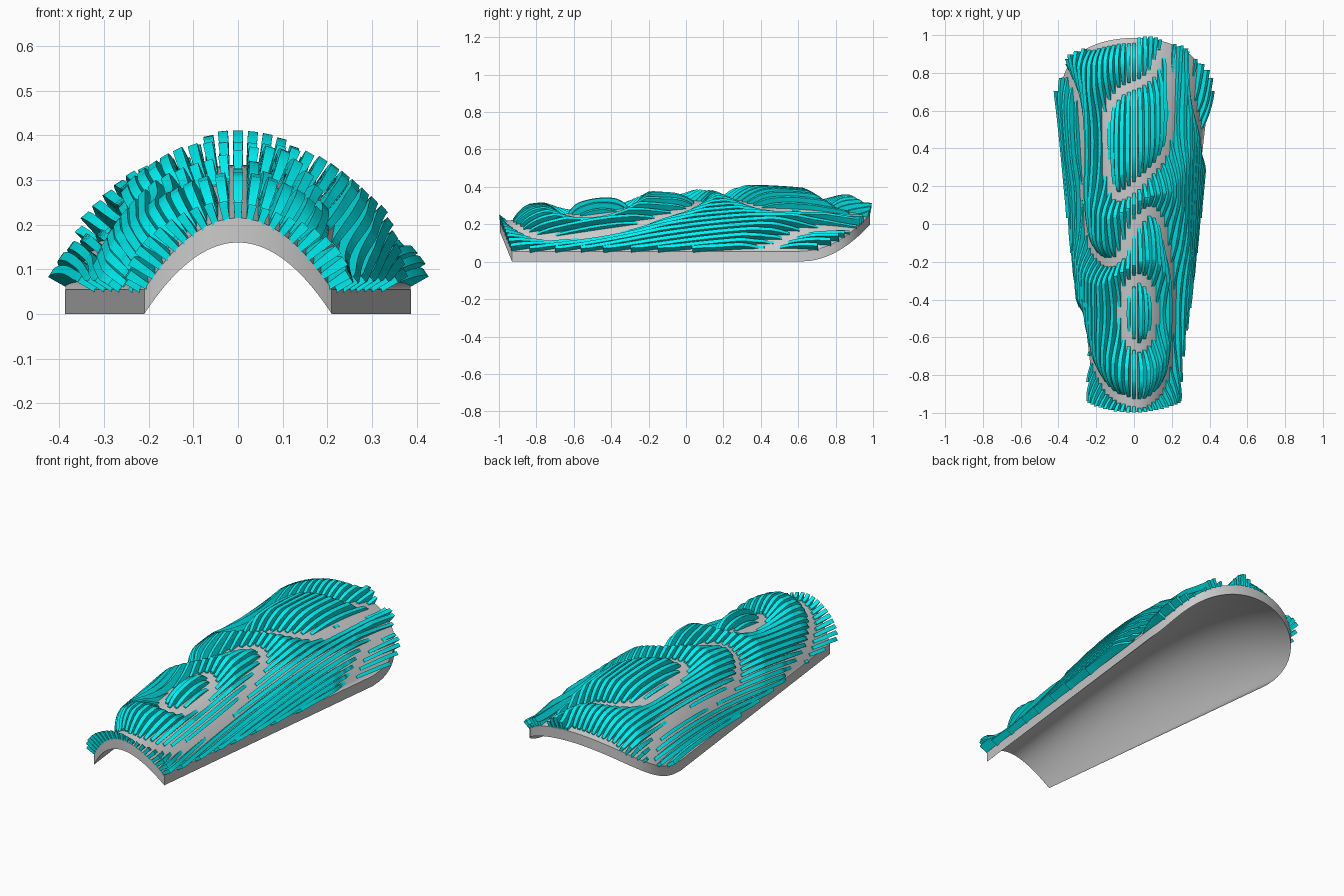
import bpy, bmesh, math
from mathutils import Vector, kdtree

if "Cube" in bpy.data.objects:
    bpy.data.objects.remove(bpy.data.objects["Cube"])

THICK = 0.055      # vertical thickness of the shell
PITCH = 0.0265     # arc distance between neighbouring fins
ROWS = 200         # samples along each fin


def vault(t, v):
    """Underside of the shell: t = -90..90 degrees across, v = 0 front .. 1 back."""
    c = max(math.cos(t), 0.0)
    front = -0.93 - 0.065 * c * c
    back = 0.6 + 0.385 * c ** 0.58
    height = 0.16 + 0.206 * v + 0.211 * v**2 - 0.377 * v**3
    return Vector(((0.21 + 0.177 * v) * math.sin(t),
                   front + (back - front) * v,
                   height * c ** (2 - 0.77 * v)))


def normal(t, v):
    t = max(-1.5, min(1.5, t))
    v = max(0.01, min(0.97, v))
    dt = vault(t + 0.02, v) - vault(t - 0.02, v)
    dv = vault(t, v + 0.01) - vault(t, v - 0.01)
    return dt.cross(dv).normalized()


def lift(x, y):
    """Point on the shell above plan position x, y."""
    v = t = 0.5
    for _ in range(8):
        t = math.asin(max(-0.999, min(0.999, x / (0.21 + 0.177 * v))))
        a, b = vault(t, 0).y, vault(t, 1).y
        v = max(0, min(1, (y - a) / (b - a)))
    return vault(t, v)


def smooth_path(pts, closed=False):
    """Catmull-Rom samples through the points."""
    p = [Vector(q) for q in pts]
    p = [p[-1]] + p + p[:2] if closed else [p[0]] + p + [p[-1]]
    out = []
    for a, b, c, d in zip(p, p[1:], p[2:], p[3:]):
        for k in range(16):
            f = k / 16
            out.append(0.5 * (2 * b + (c - a) * f + (2 * a - 5 * b + 4 * c - d) * f**2
                              + (3 * b - a - 3 * c + d) * f**3))
    return out


def finish(bm, name):
    bmesh.ops.recalc_face_normals(bm, faces=bm.faces[:])
    me = bpy.data.meshes.new(name)
    bm.to_mesh(me)
    bm.free()
    ob = bpy.data.objects.new(name, me)
    bpy.context.collection.objects.link(ob)
    return ob


# Vaulted shell
bm = bmesh.new()
NU, NV = 72, 40
grid = [[bm.verts.new(vault(math.pi * (i / NU - 0.5), j / NV)) for i in range(NU + 1)]
        for j in range(NV + 1)]
for j in range(NV):
    for i in range(NU):
        bm.faces.new((grid[j][i], grid[j][i + 1], grid[j + 1][i + 1], grid[j + 1][i]))
ext = bmesh.ops.extrude_face_region(bm, geom=bm.faces[:], use_keep_orig=True)
bmesh.ops.translate(bm, vec=(0, 0, THICK),
                    verts=[g for g in ext["geom"] if isinstance(g, bmesh.types.BMVert)])
shell = finish(bm, "vault_shell")
bpy.context.view_layer.objects.active = shell
shell.select_set(True)
bpy.ops.object.shade_smooth_by_angle(angle=math.radians(35))

# Groove paths (plan view) where the fins die away
winding = [(-.36, .82), (-.29, .65), (-.265, .4), (-.265, .15), (-.23, -.1), (-.15, -.2),
           (-.07, -.17), (0, -.02), (.08, .07), (.14, .01), (.17, -.12), (.2, -.3),
           (.2, -.55), (.17, -.8), (.09, -.925), (0, -.945), (-.12, -.89), (-.2, -.76),
           (-.235, -.62), (-.26, -.5)]
ring = [(.025 + .085 * math.cos(a * math.pi / 4), -.47 + .18 * math.sin(a * math.pi / 4))
        for a in range(8)]
rear_loop = [(.17, .94), (.08, .78), (-.08, .69), (-.145, .55), (-.14, .3), (-.09, .15),
             (.03, .22), (.15, .36), (.19, .52), (.19, .75)]
side_bow = [(.37, .4), (.345, .5), (.31, .65), (.3, .8), (.3, .9)]
rear_edge = [(-.22, .94), (-.1, .97), (0, .98)]
pts = []
for path, closed in ((winding, 0), (ring, 1), (rear_loop, 1), (side_bow, 0), (rear_edge, 0)):
    pts += [lift(q.x, q.y) for q in smooth_path(path, closed)]
tree = kdtree.KDTree(len(pts))
for k, p in enumerate(pts):
    tree.insert(p, k)
tree.balance()


def fin_height(p, t):
    d = tree.find(p)[2]
    f = max(0, min(1, (d - 0.018) / 0.1))
    return 0.077 * f * (1.7 - 0.7 * f) * (1 - 0.45 * abs(math.sin(t)) ** 8)


# Arc length tables so that fins keep an even spacing as the shell widens
STEPS = 90
angles = [k / STEPS * math.pi / 2 for k in range(STEPS + 1)]
tables = []
for j in range(ROWS + 1):
    acc, tab, prev = 0, [0], vault(0, j / ROWS)
    for a in angles[1:]:
        q = vault(a, j / ROWS)
        acc += math.hypot(q.x - prev.x, q.z - prev.z)
        tab.append(acc)
        prev = q
    tables.append(tab)


def angle_at(arc, j):
    tab = tables[j]
    for k in range(STEPS):
        if tab[k + 1] >= arc:
            return angles[k] + (arc - tab[k]) / (tab[k + 1] - tab[k]) * math.pi / 2 / STEPS
    return None


def add_run(bm, run):
    if len(run) < 3:
        return
    loops = [[bm.verts.new(p) for p in sec] for sec in run]
    for a, b in zip(loops, loops[1:]):
        for k in range(4):
            bm.faces.new((a[k], a[(k + 1) % 4], b[(k + 1) % 4], b[k]))
    bm.faces.new(loops[0])
    bm.faces.new(loops[-1])


# Contour fins, wider at the top than at the foot
teal = bpy.data.materials.new("teal")
teal.diffuse_color = (0.0, 0.88, 0.9, 1)
teal.use_nodes = True
teal.node_tree.nodes["Principled BSDF"].inputs["Base Color"].default_value = teal.diffuse_color
bm = bmesh.new()
for i in range(-22, 23):
    run = []
    for j in range(ROWS + 1):
        v = j / ROWS
        t = angle_at(abs(i) * PITCH, j)
        h = 0
        if t is not None:
            t = math.copysign(t, i)
            p = vault(t, v)
            h = fin_height(p, t)
        if h < 0.0015:
            add_run(bm, run)
            run = []
            continue
        n = normal(t, v)
        side = Vector((n.z, 0, -n.x)).normalized()
        foot = p + Vector((0, 0, THICK)) - n * 0.006
        top = p + Vector((0, 0, THICK)) + n * h
        wide = 0.008 + 0.003 * min(1, h / 0.06)
        run.append([foot - side * .007, foot + side * .007, top + side * wide, top - side * wide])
    add_run(bm, run)
fins = finish(bm, "contour_fins")
fins.data.materials.append(teal)
